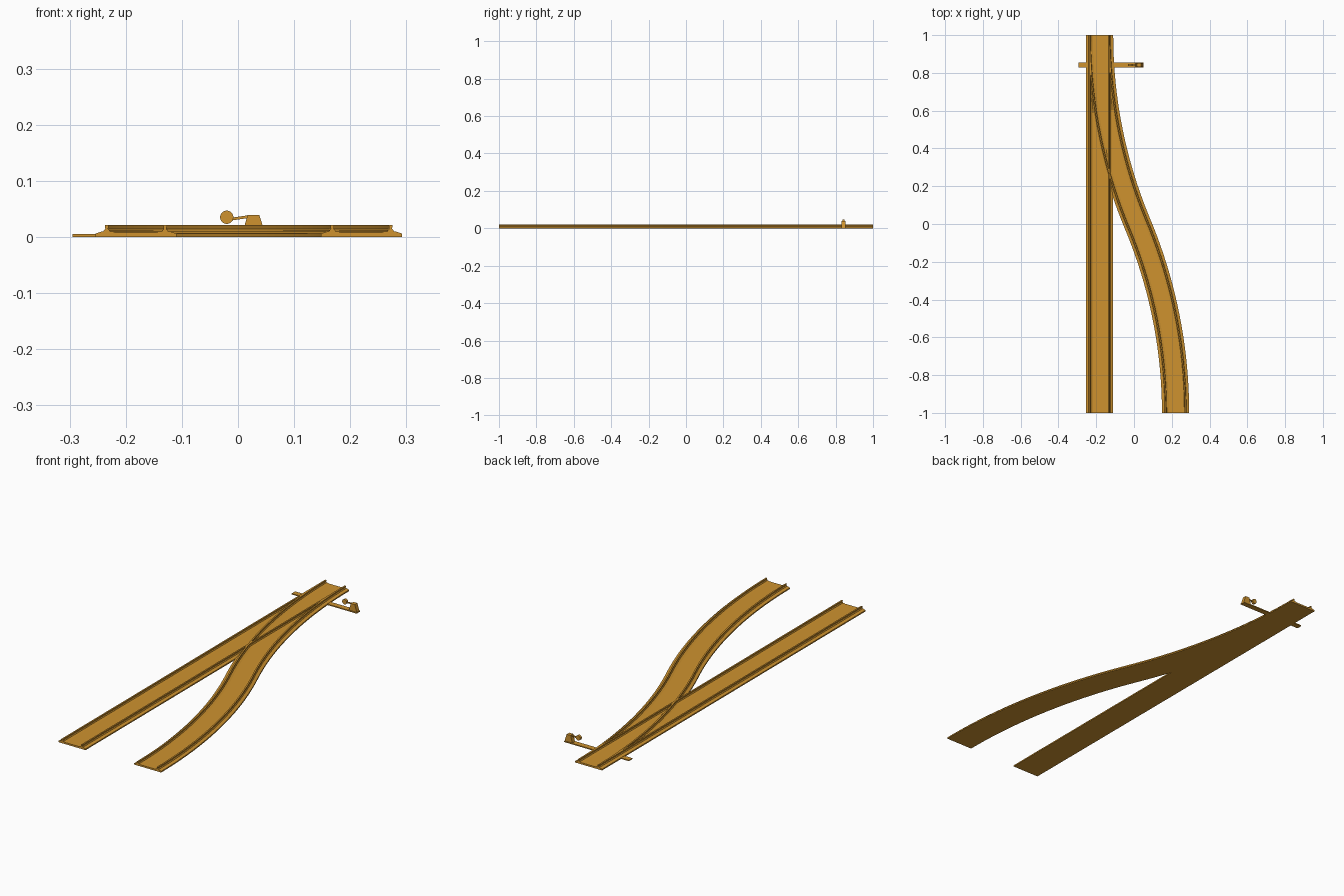
import bpy, bmesh, math
from mathutils import Vector

cube = bpy.data.objects.get("Cube")
if cube:
    bpy.data.objects.remove(cube)

ochre = bpy.data.materials.new("ochre")
ochre.use_nodes = True
ochre.diffuse_color = (0.62, 0.29, 0.028, 1)
ochre.node_tree.nodes["Principled BSDF"].inputs["Base Color"].default_value = ochre.diffuse_color


def finish(name, bm):
    bmesh.ops.recalc_face_normals(bm, faces=bm.faces)
    mesh = bpy.data.meshes.new(name)
    bm.to_mesh(mesh)
    bm.free()
    mesh.materials.append(ochre)
    obj = bpy.data.objects.new(name, mesh)
    bpy.context.collection.objects.link(obj)
    return obj


def sweep(name, profile, path):
    """Carry a closed (side, height) profile along a list of (point, tangent)."""
    bm = bmesh.new()
    rings = []
    for point, tangent in path:
        side = Vector((-tangent.y, tangent.x, 0)).normalized()
        rings.append([bm.verts.new(point + side * s + Vector((0, 0, h))) for s, h in profile])
    n = len(profile)
    for a, b in zip(rings, rings[1:]):
        for i in range(n):
            j = (i + 1) % n
            bm.faces.new((a[i], a[j], b[j], b[i]))
    bm.faces.new(rings[0])
    bm.faces.new(rings[-1])
    return finish(name, bm)


def extrude_front(name, outline, y0, y1):
    """Extrude an (x, z) outline from y0 to y1."""
    path = [(Vector((0, y, 0)), Vector((0, -1, 0))) for y in (y0, y1)]
    return sweep(name, outline, path)


# Path of each track: a straight run and an S bend of two equal arcs
START, END = -0.182, 0.22
half = (END - START) / 2
radius = (half * half + 1) / (2 * half)


def bend_point(t):
    angle = math.asin(1 / radius) * (1 - abs(t))
    sign = -1 if t < 0 else 1
    x = radius * (1 - math.cos(angle))
    y = 1 - radius * math.sin(angle)
    middle = (START + END) / 2
    point = Vector((middle - sign * (half - x), sign * y, 0))
    return point, Vector((math.sin(angle), -math.cos(angle), 0))


straight = [(Vector((START, y, 0)), Vector((0, -1, 0))) for y in (1, -1)]
steps = 40
bend = [bend_point(1 - 2 * i / steps) for i in range(steps + 1)]

# Bed section with sloped shoulders and a shallow trough; rail section with a head
right_half = [(0.036, 0.008), (0.042, 0.01), (0.06, 0.01), (0.072, 0.006), (0.072, 0)]
bed = right_half + [(-s, h) for s, h in reversed(right_half)]
rail_half = [(0.006, 0.009), (0.005, 0.012), (0.0025, 0.014), (0.0035, 0.021)]
rail = rail_half + [(-s, h) for s, h in reversed(rail_half)]

for label, path in (("straight", straight), ("curved", bend)):
    sweep(label + "_track_bed", bed, path)
    for side, offset in (("left", 0.052), ("right", -0.052)):
        sweep(f"{label}_{side}_rail", [(s + offset, h) for s, h in rail], path)

# Switch lever: cross plate, stand, arm and round weight
Y = 0.842
extrude_front("switch_plate", [(-0.295, 0), (0.05, 0), (0.05, 0.005), (-0.295, 0.005)], Y - 0.013, Y + 0.013)
extrude_front("lever_stand", [(0.007, 0.004), (0.049, 0.004), (0.038, 0.039), (0.017, 0.039)], Y - 0.01, Y + 0.01)
extrude_front("lever_arm", [(-0.014, 0.029), (0.022, 0.034), (0.022, 0.039), (-0.014, 0.034)], Y - 0.003, Y + 0.003)
circle = [(-0.02 + 0.012 * math.cos(math.tau * i / 16), 0.035 + 0.012 * math.sin(math.tau * i / 16))
          for i in range(16)]
extrude_front("lever_weight", circle, Y - 0.006, Y + 0.006)
